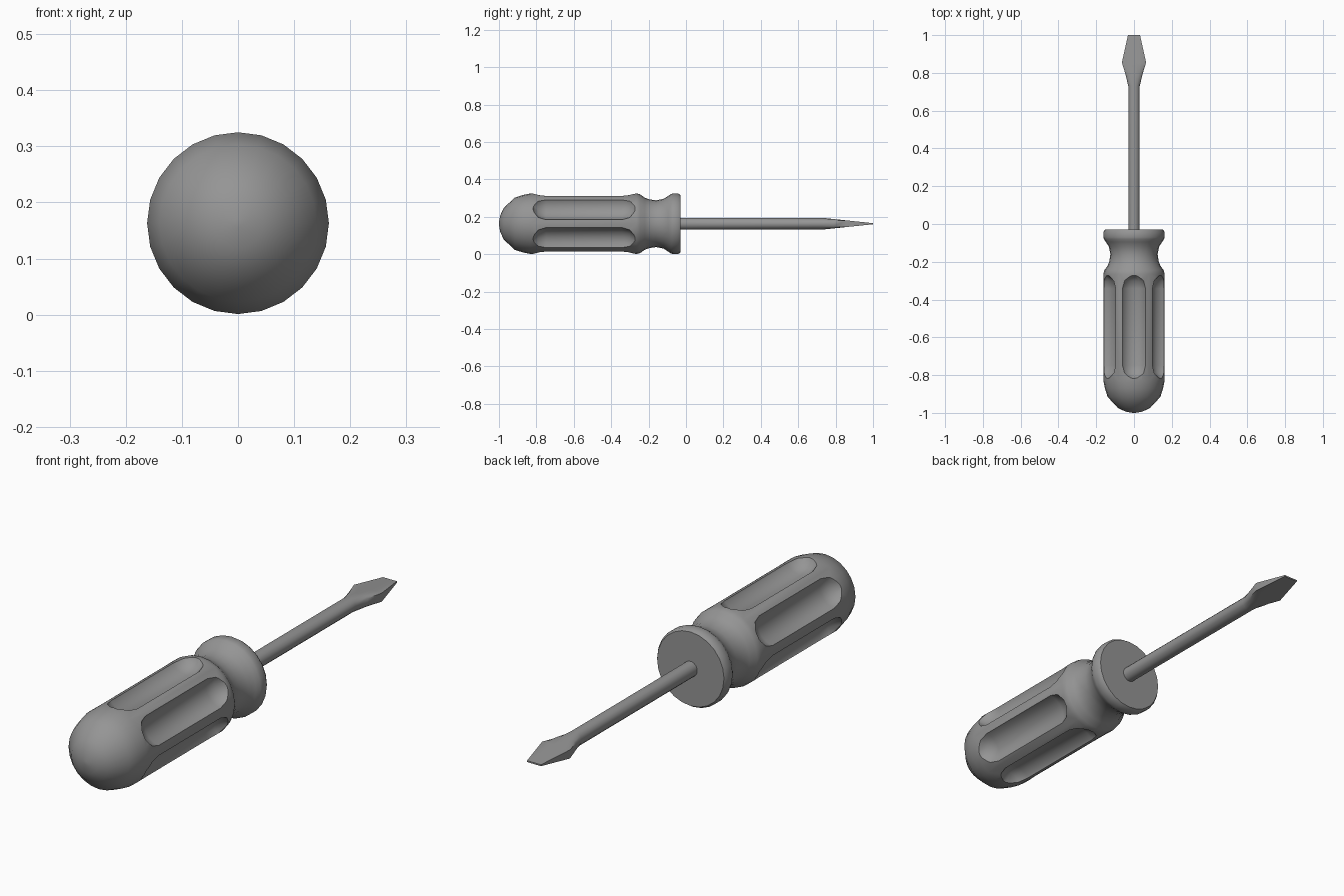
import bpy, bmesh
from math import sin, cos, pi, radians

if "Cube" in bpy.data.objects:
    bpy.data.objects.remove(bpy.data.objects["Cube"])

CZ = 0.163   # height of the tool axis

# Dark grey material for all parts
grey = bpy.data.materials.new("dark_grey")
grey.diffuse_color = (0.3, 0.3, 0.3, 1)
grey.use_nodes = True
grey.node_tree.nodes["Principled BSDF"].inputs["Base Color"].default_value = grey.diffuse_color


def loft(name, sections):
    """Skin a list of equal-length point rings and cap both ends."""
    bm = bmesh.new()
    rings = [[bm.verts.new(p) for p in s] for s in sections]
    n = len(rings[0])
    for a, b in zip(rings, rings[1:]):
        for i in range(n):
            j = (i + 1) % n
            bm.faces.new((a[i], a[j], b[j], b[i]))
    bm.faces.new(rings[0])
    bm.faces.new(rings[-1])
    bmesh.ops.recalc_face_normals(bm, faces=bm.faces)
    me = bpy.data.meshes.new(name)
    bm.to_mesh(me)
    bm.free()
    me.materials.append(grey)
    ob = bpy.data.objects.new(name, me)
    bpy.context.collection.objects.link(ob)
    return ob


def ring(y, r, n, cx=0, cz=CZ, off=0.0):
    return [(cx + r * cos(2 * pi * (i + off) / n), y,
             cz + r * sin(2 * pi * (i + off) / n)) for i in range(n)]


def activate(ob):
    bpy.ops.object.select_all(action='DESELECT')
    ob.select_set(True)
    bpy.context.view_layer.objects.active = ob


def smooth(ob, deg):
    activate(ob)
    bpy.ops.object.shade_smooth_by_angle(angle=radians(deg))


# Handle: turned profile of (y, radius)
profile = [(-1.0, 0.008), (-0.993, 0.045), (-0.974, 0.085), (-0.915, 0.14),
           (-0.87, 0.154), (-0.83, 0.162), (-0.265, 0.162),
           (-0.245, 0.157), (-0.22, 0.139), (-0.195, 0.13), (-0.16, 0.125),
           (-0.12, 0.133), (-0.095, 0.149), (-0.08, 0.159), (-0.07, 0.162),
           (-0.042, 0.162), (-0.03, 0.154)]
handle = loft("handle", [ring(y, r, 24) for y, r in profile])

# Six shallow finger flutes cut with capsules sunk part-way into the surface
R, OUT, Y0, Y1 = 0.077, 0.193, -0.825, -0.265
steps = [radians(a) for a in (5, 28, 58, 90)]
cap = [(Y0 + R * (1 - cos(t)), R * sin(t)) for t in steps]
cap += [(Y1 - R * (1 - cos(t)), R * sin(t)) for t in reversed(steps)]
for k in range(6):
    a = pi / 2 + k * pi / 3
    cx, cz = OUT * cos(a), CZ + OUT * sin(a)
    cutter = loft("flute_cutter", [ring(y, r, 16, cx, cz, 0.13) for y, r in cap])
    cutter.hide_render = True
    mod = handle.modifiers.new("flute", 'BOOLEAN')
    mod.operation, mod.solver, mod.object = 'DIFFERENCE', 'EXACT', cutter
    activate(handle)
    bpy.ops.object.modifier_apply(modifier=mod.name)
    bpy.data.objects.remove(cutter)
smooth(handle, 36)


# Shaft and flat blade: round section flattening into a wedge that flares, then narrows
def blade_section(y, w, h, flat):
    pts = []
    for x, _, z in ring(y, 1, 16, cz=0, off=0.5):
        zz = z * 0.032 * (1 - flat) + (h if z > 0 else -h) * flat
        pts.append((x * w / cos(pi / 16 * flat), y, CZ + max(-h, min(h, zz))))
    return pts


shaft = loft("shaft_and_blade", [blade_section(-0.06, 0.031, 0.032, 0),
                                 blade_section(0.73, 0.031, 0.032, 0),
                                 blade_section(0.79, 0.045, 0.025, 0.45),
                                 blade_section(0.855, 0.064, 0.018, 1),
                                 blade_section(1.0, 0.032, 0.003, 1)])
smooth(shaft, 45)
